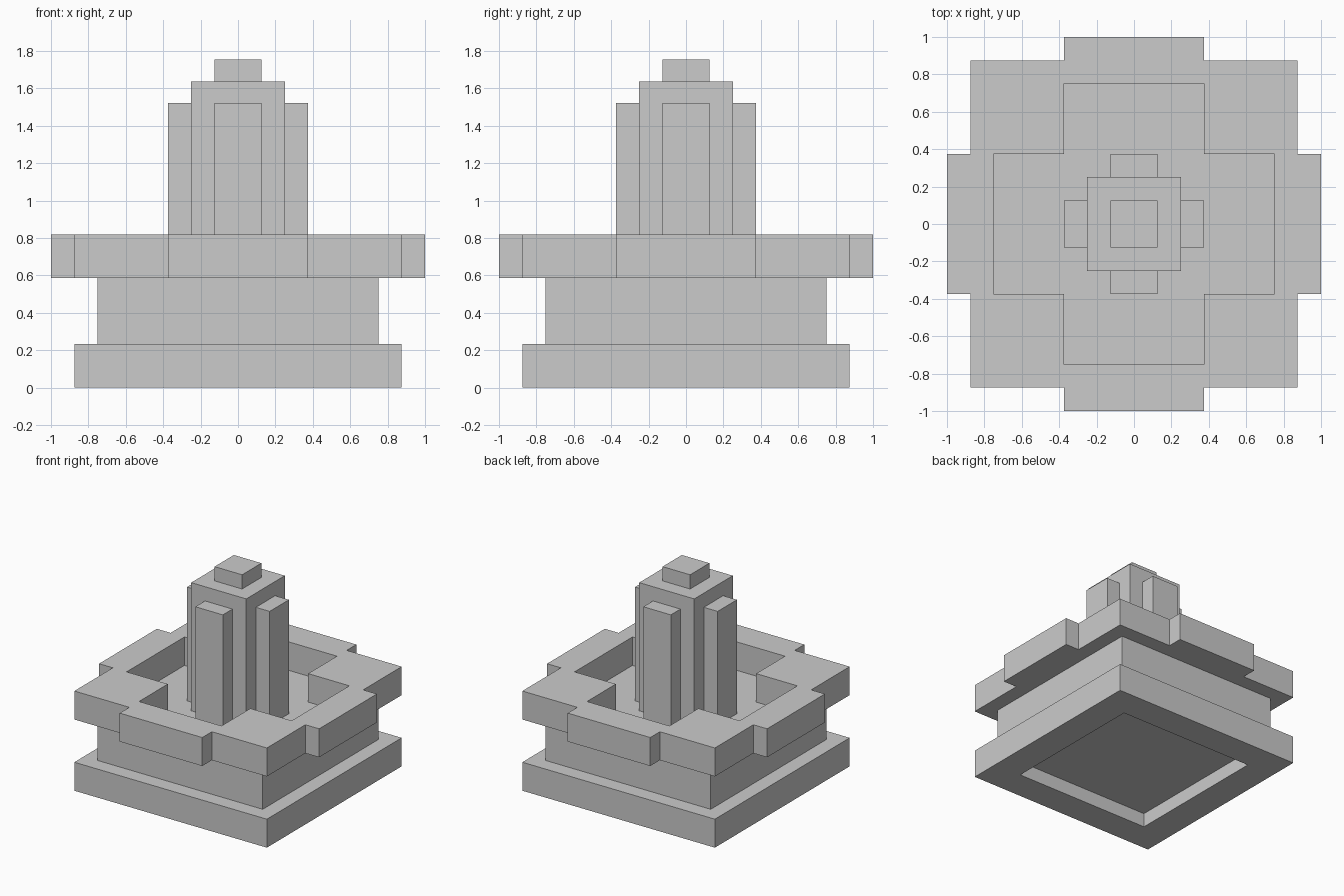
import bpy, bmesh

if "Cube" in bpy.data.objects:
    bpy.data.objects.remove(bpy.data.objects["Cube"])

U = 0.117  # height module: every level is a multiple of this


def box(name, hx, hy, z0, z1, cx=0, cy=0):
    bm = bmesh.new()
    bmesh.ops.create_cube(bm, size=1)
    for v in bm.verts:
        v.co = (cx + v.co.x * 2 * hx, cy + v.co.y * 2 * hy,
                z0 + (v.co.z + 0.5) * (z1 - z0))
    finish(name, bm)


def finish(name, bm):
    bmesh.ops.recalc_face_normals(bm, faces=bm.faces)
    mesh = bpy.data.meshes.new(name)
    bm.to_mesh(mesh)
    bm.free()
    obj = bpy.data.objects.new(name, mesh)
    bpy.context.collection.objects.link(obj)


def square_stack(name, levels):
    """Join square loops (half width, z) and cap both ends."""
    bm = bmesh.new()
    loops = [[bm.verts.new((sx * h, sy * h, z))
              for sx, sy in ((1, 1), (-1, 1), (-1, -1), (1, -1))]
             for h, z in levels]
    for a, b in zip(loops, loops[1:]):
        for i in range(4):
            j = (i + 1) % 4
            bm.faces.new((a[i], a[j], b[j], b[i]))
    bm.faces.new(loops[0])
    bm.faces.new(loops[-1])
    finish(name, bm)


def four_way(corner):
    """Repeat one corner's points by quarter turns."""
    pts = []
    for _ in range(4):
        pts += corner
        corner = [(-y, x) for x, y in corner]
    return pts


# Plinth and body, with the shallow recess underneath
square_stack("plinth_and_body", [
    (0.625, U), (0.625, 0), (0.875, 0), (0.875, 2 * U),
    (0.75, 2 * U), (0.75, 5 * U)])

# Rim with four projecting tabs and a cross-shaped opening
curve = bpy.data.curves.new("rim", 'CURVE')
curve.dimensions = '2D'
curve.fill_mode = 'BOTH'
curve.extrude = U
outer = four_way([(1, 0.375), (0.875, 0.375), (0.875, 0.875),
                  (0.375, 0.875), (0.375, 1)])
inner = four_way([(0.75, 0.375), (0.375, 0.375), (0.375, 0.75)])
for outline in (outer, inner):
    spline = curve.splines.new('POLY')
    spline.points.add(len(outline) - 1)
    for p, (x, y) in zip(spline.points, outline):
        p.co = (x, y, 0, 1)
    spline.use_cyclic_u = True
    spline.use_smooth = False
rim = bpy.data.objects.new("rim", curve)
rim.location.z = 6 * U
bpy.context.collection.objects.link(rim)
bpy.context.view_layer.objects.active = rim
rim.select_set(True)
bpy.ops.object.convert(target='MESH')

# Central tower with its stepped cap
square_stack("tower", [(0.25, 5 * U), (0.25, 14 * U),
                       (0.125, 14 * U), (0.125, 15 * U)])

# Pilasters on the four tower faces
for side, dx, dy in (("right", 1, 0), ("left", -1, 0),
                     ("back", 0, 1), ("front", 0, -1)):
    box("pilaster_" + side, 0.0625 if dx else 0.125, 0.0625 if dy else 0.125,
        5 * U, 13 * U, dx * 0.3125, dy * 0.3125)
